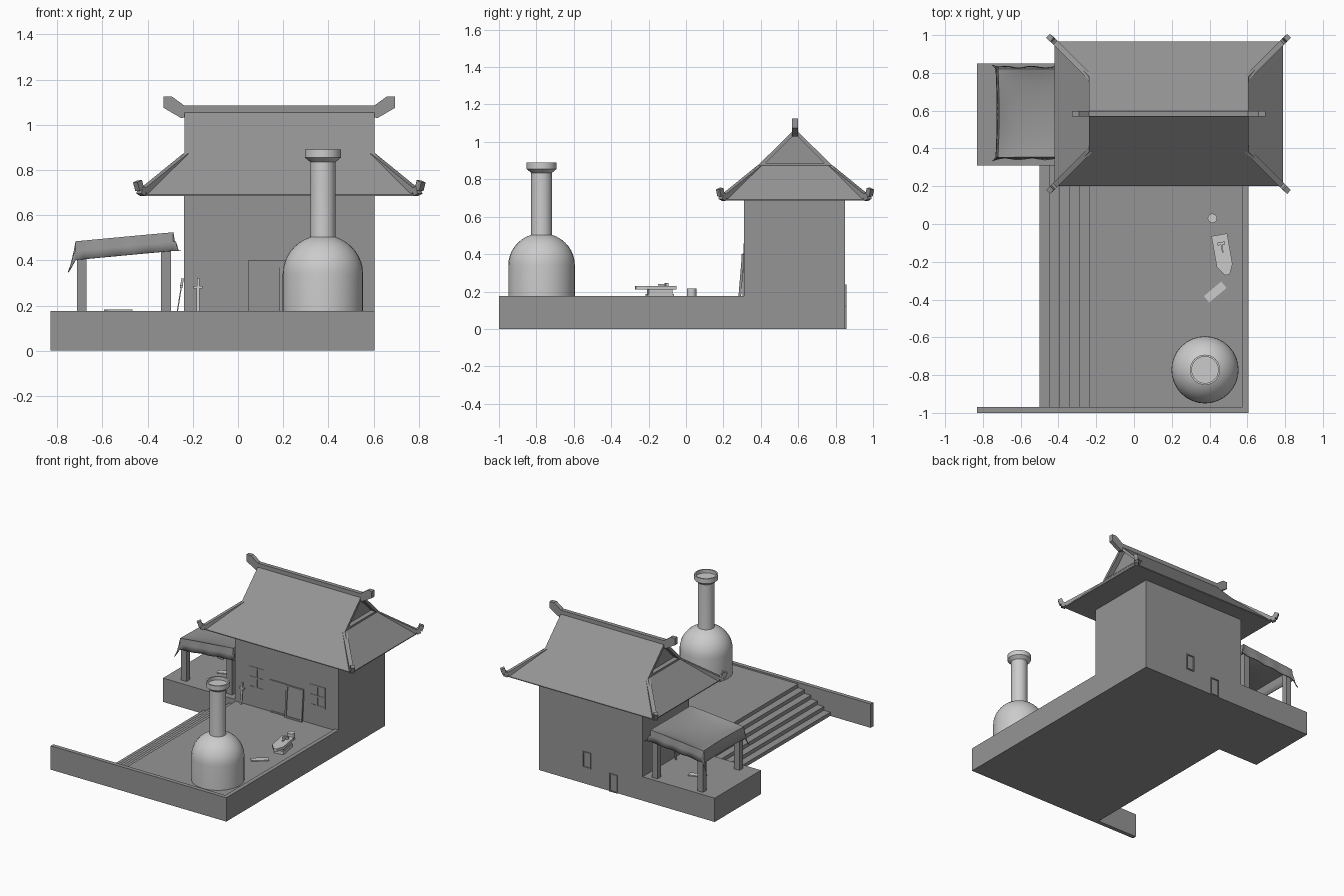
import bpy, bmesh, math
from mathutils import Vector, Matrix

if "Cube" in bpy.data.objects:
    bpy.data.objects.remove(bpy.data.objects["Cube"])

dark = bpy.data.materials.new("dark_grey")
dark.diffuse_color = (0.3, 0.3, 0.3, 1)
dark.use_nodes = True
dark.node_tree.nodes["Principled BSDF"].inputs["Base Color"].default_value = dark.diffuse_color
LIGHT = ("kiln", "sword", "anvil", "hammer", "stump", "plank")


def finish(name, bm, smooth=False):
    bmesh.ops.recalc_face_normals(bm, faces=bm.faces)
    me = bpy.data.meshes.new(name)
    bm.to_mesh(me)
    bm.free()
    ob = bpy.data.objects.new(name, me)
    bpy.context.collection.objects.link(ob)
    if not name.startswith(LIGHT):
        me.materials.append(dark)
    if smooth:
        bpy.ops.object.select_all(action='DESELECT')
        ob.select_set(True)
        bpy.context.view_layer.objects.active = ob
        bpy.ops.object.shade_smooth_by_angle(angle=math.radians(35))
    return ob


def box(name, x0, x1, y0, y1, z0, z1):
    bm = bmesh.new()
    bmesh.ops.create_cube(bm, size=1)
    for v in bm.verts:
        v.co = ((x0 + x1) / 2 + v.co.x * (x1 - x0), (y0 + y1) / 2 + v.co.y * (y1 - y0),
                (z0 + z1) / 2 + v.co.z * (z1 - z0))
    return finish(name, bm)


def prism(name, pts, axis, lo, hi):
    """Extrude a 2D profile along an axis."""
    bm = bmesh.new()

    def vert(p, t):
        c = list(p)
        c.insert(axis, t)
        return bm.verts.new(c)
    a, b = [[vert(p, t) for p in pts] for t in (lo, hi)]
    bm.faces.new(a)
    bm.faces.new(b)
    for i in range(len(pts)):
        j = (i + 1) % len(pts)
        bm.faces.new((a[i], a[j], b[j], b[i]))
    return finish(name, bm)


def lathe(name, profile, x, y, n=32):
    bm = bmesh.new()
    rings = [[bm.verts.new((x + r * math.cos(i * math.tau / n), y + r * math.sin(i * math.tau / n), z))
              for i in range(n)] for r, z in profile]
    for a, b in zip(rings, rings[1:]):
        for i in range(n):
            j = (i + 1) % n
            bm.faces.new((a[i], a[j], b[j], b[i]))
    bm.faces.new(rings[0])
    bm.faces.new(rings[-1])
    return finish(name, bm, True)


def bar(name, p, q, w, t, side=(0, 0, 1)):
    """Bar between two points; w is measured across the side vector."""
    p, q = Vector(p), Vector(q)
    d = q - p
    e = d.normalized()
    a = e.cross(Vector(side)).normalized()
    m = Matrix((a * w, e.cross(a) * t, d)).transposed().to_4x4()
    m.translation = (p + q) / 2
    bm = bmesh.new()
    bmesh.ops.create_cube(bm, size=1, matrix=m)
    return finish(name, bm)


def frame(name, x0, x1, y0, y1, z0, z1, f=0.012, cross=False):
    """Rectangular frame facing y, with an optional cross."""
    xs, zs = [x0, x1 - f], [z0, z1 - f]
    if cross:
        xs.append((x0 + x1 - f) / 2)
        zs.append((z0 + z1 - f) / 2)
    for x in xs:
        box(name + "_upright", x, x + f, y0, y1, z0, z1)
    for z in zs:
        box(name + "_rail", x0, x1, y0, y1, z, z + f)


# platform, steps, rim and side terrace
steps = [(-0.235 - 0.053 * i, 0.165 - 0.0275 * i) for i in range(6)]
prof = [(0.6, 0), (0.6, 0.165), steps[0]]
for (xa, za), (xb, zb) in zip(steps, steps[1:]):
    prof += [(xa, zb), (xb, zb)]
prof.append((-0.5, 0))
prism("stepped_yard", prof, 1, -0.98, 0.32)
box("front_wall", -0.83, 0.605, -1, -0.97, 0, 0.176)
box("yard_rim", 0.575, 0.605, -0.975, 0.32, 0, 0.176)
box("side_terrace", -0.83, -0.2, 0.31, 0.85, 0, 0.176)

# house body and lower roof; front slopes are coplanar with the gable roof
box("house_walls", -0.24, 0.605, 0.31, 0.85, 0, 0.70)
CX, CY, SLOPE = 0.183, 0.583, 0.987


def slope_z(y):
    return 0.692 + SLOPE * (0.383 - abs(y - CY))


y0, y1 = CY - 0.198, CY + 0.198
bm = bmesh.new()
rings = [[bm.verts.new((x, y, z)) for x, y in ((xa, ya), (xb, ya), (xb, yb), (xa, yb))]
         for xa, xb, ya, yb, z in ((-0.42, 0.79, 0.2, 0.966, 0.686), (-0.42, 0.79, 0.2, 0.966, 0.692),
                                   (-0.237, 0.605, y0, y1, slope_z(y0)))]
for a, b in zip(rings, rings[1:]):
    for i in range(4):
        bm.faces.new((a[i], a[(i + 1) % 4], b[(i + 1) % 4], b[i]))
bm.faces.new(rings[0])
bm.faces.new(rings[2])
finish("lower_roof", bm)

# gable roof shell with recessed gable ends
zb, zt = slope_z(y0), slope_z(CY)
t = 0.028
prism("gable_roof", [(y0, zb), (CY, zt), (y1, zb), (y1 - t, zb), (CY, zt - t), (y0 + t, zb)], 0, -0.237, 0.605)
prism("gable_wall", [(y0 + 0.01, zb), (CY, zt - 0.01), (y1 - 0.01, zb)], 0, -0.2, 0.568)
box("gable_sill", -0.235, 0.603, y0 + 0.02, y1 - 0.02, zb - 0.005, zb + 0.012)

# ridge beam with upturned ends
half = [(0.42, 1.085), (0.475, 1.125), (0.512, 1.125), (0.512, 1.075), (0.435, 1.03), (0.405, 1.035), (0.39, 1.055)]
ridge = [(CX + x, z) for x, z in half] + [(CX - x, z) for x, z in reversed(half)]
prism("ridge_beam", ridge, 1, CY - 0.015, CY + 0.015)

# hip bars with curled tips
for sx in (-1, 1):
    for sy in (-1, 1):
        def P(x, y, z):
            return (CX + sx * x, CY + sy * y, z)
        side = (sx, -sy, 0)
        path = [P(0.408, 0.185, 0.858), P(0.60, 0.377, 0.702), P(0.618, 0.395, 0.712), P(0.628, 0.403, 0.75)]
        for i, (w, h) in enumerate(((0.03, 0.036), (0.03, 0.036), (0.028, 0.03))):
            bar("hip_bar", path[i], path[i + 1], h, w, side)

# lattice windows
for x in (-0.13, 0.365):
    frame("window", x, x + 0.131, 0.307, 0.314, 0.30, 0.457, cross=True)

# double door: closed leaf, centre post, and a leaning leaf with border
box("door_leaf", 0.05, 0.18, 0.307, 0.32, 0.165, 0.40)
frame("door_frame", 0.046, 0.185, 0.303, 0.315, 0.165, 0.402, 0.01)
bar("leaning_door_leaf", (0.253, 0.289, 0.168), (0.253, 0.308, 0.398), 0.14, 0.006, (0, 1, 0))
for x in (0.189, 0.317):
    bar("leaning_door_stile", (x, 0.287, 0.168), (x, 0.306, 0.40), 0.012, 0.014, (0, 1, 0))
for y, z in ((0.288, 0.174), (0.305, 0.394)):
    box("leaning_door_rail", 0.185, 0.323, y - 0.007, y + 0.006, z - 0.006, z + 0.006)

# framed hatches in the back wall
for xa, xb, za, zc in ((0.18, 0.247, 0.12, 0.237), (-0.037, 0.03, 0.0, 0.132)):
    frame("back_hatch", xa, xb, 0.845, 0.857, za, zc, 0.007)

# kiln with chimney
dome = [(0.178 * math.cos(a), 0.34 + 0.172 * math.sin(a))
        for a in (math.radians(71.5) * i / 8 for i in range(9))]
lathe("kiln", [(0.178, 0.16)] + dome + [(0.056, 0.51), (0.056, 0.835), (0.068, 0.845), (0.08, 0.855),
      (0.08, 0.89), (0.07, 0.89), (0.07, 0.865)], 0.376, -0.772)

# awning posts
for y in (0.375, 0.80):
    box("awning_post", -0.713, -0.67, y - 0.02, y + 0.02, 0.17, 0.475)
    box("awning_post", -0.341, -0.297, y - 0.02, y + 0.02, 0.17, 0.505)

# draped awning cloth
N = 14
bm = bmesh.new()
grid = []
for i in range(N + 5):
    row = []
    for j in range(N + 5):
        u, v = (i - 2) / N, (j - 2) / N
        uc, vc = min(max(u, 0), 1), min(max(v, 0), 1)
        du, dv = (u - uc) * N / 2, (v - vc) * N / 2
        x = -0.718 + 0.43 * uc
        y = 0.355 + 0.465 * vc
        z = 0.482 + 0.04 * uc - 0.035 * (16 * uc * (1 - uc) * vc * (1 - vc)) ** 0.7
        # hanging hem with deeper corners
        hang = max(abs(du), abs(dv))
        z -= hang * 0.08 + (0.055 * min(abs(du), abs(dv)) if du < 0 else 0)
        x += du * (0.012 + 0.022 * abs(dv))
        y += dv * (0.010 + 0.012 * abs(du))
        x += 0.006 * math.sin(math.pi * vc) * (1 - uc)
        y += 0.005 * math.sin(uc * 19) * abs(dv)
        row.append(bm.verts.new((x, y, z)))
    grid.append(row)
for i in range(N + 4):
    for j in range(N + 4):
        bm.faces.new((grid[i][j], grid[i + 1][j], grid[i + 1][j + 1], grid[i][j + 1]))
cloth = finish("awning_cloth", bm, True)
mod = cloth.modifiers.new("thickness", 'SOLIDIFY')
mod.thickness = 0.006
mod.offset = 0


# swords leaning on the walls, hilts up
def sword(foot, top, side):
    foot, top = Vector(foot), Vector(top)
    bar("sword_blade", foot, foot.lerp(top, 0.75), 0.013, 0.005, side)
    bar("sword_grip", foot.lerp(top, 0.72), top, 0.011, 0.011, side)
    g = foot.lerp(top, 0.75)
    d = (top - foot).cross(Vector(side)).normalized() * 0.019
    bar("sword_guard", g - d, g + d, 0.012, 0.012)


sword((-0.177, 0.288, 0.165), (-0.177, 0.303, 0.32), (0, 1, 0))
sword((-0.268, 0.50, 0.176), (-0.245, 0.49, 0.32), (1, 0, 0))

# anvil, hammer, stump and planks
M = Matrix.Translation((0.472, -0.16, 0)) @ Matrix.Rotation(math.radians(10), 4, 'Z')
anvil = [prism("anvil_top", [(-0.045, 0.105), (0.04, 0.105), (0.04, -0.06), (0.015, -0.112), (-0.01, -0.112),
                             (-0.045, -0.06)], 2, 0.21, 0.23),
         box("anvil_waist", -0.03, 0.03, -0.045, 0.085, 0.185, 0.212),
         box("anvil_foot", -0.035, 0.035, -0.05, 0.09, 0.165, 0.188),
         box("hammer_head", -0.02, 0.02, 0.05, 0.065, 0.23, 0.246),
         box("hammer_handle", -0.004, 0.004, 0.01, 0.06, 0.232, 0.24)]
for ob in anvil:
    ob.matrix_world = M
lathe("stump", [(0.025, 0.165), (0.025, 0.215)], 0.415, 0.03, 16)
for x, y, z, deg in ((0.43, -0.36, 0.165, 40), (-0.53, 0.62, 0.176, 20)):
    ob = box("plank", -0.06, 0.06, -0.022, 0.022, 0, 0.006)
    ob.location = (x, y, z)
    ob.rotation_euler.z = math.radians(deg)
